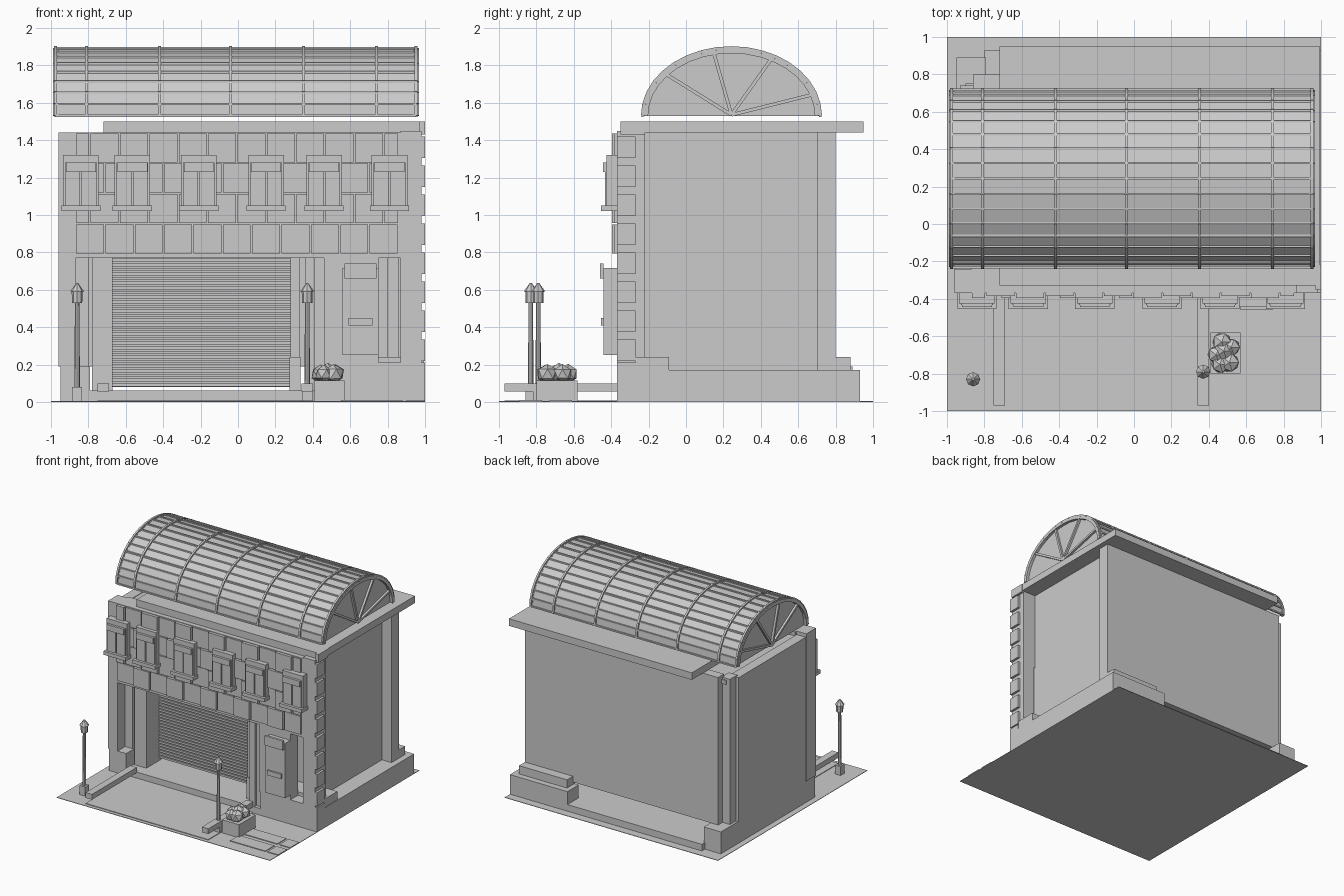
import bpy, bmesh, math, random
from mathutils import Vector

random.seed(4)
if "Cube" in bpy.data.objects:
    bpy.data.objects.remove(bpy.data.objects["Cube"])

grey = bpy.data.materials.new("plain_grey")
grey.use_nodes = True
colour = (0.6, 0.6, 0.6, 1)
grey.diffuse_color = colour
grey.node_tree.nodes["Principled BSDF"].inputs["Base Color"].default_value = colour


def finish(name, bm):
    bmesh.ops.recalc_face_normals(bm, faces=bm.faces)
    mesh = bpy.data.meshes.new(name)
    bm.to_mesh(mesh)
    bm.free()
    mesh.materials.append(grey)
    ob = bpy.data.objects.new(name, mesh)
    bpy.context.collection.objects.link(ob)
    return ob


def add_box(bm, x0, x1, y0, y1, z0, z1):
    v = bmesh.ops.create_cube(bm, size=1)["verts"]
    bmesh.ops.scale(bm, vec=(x1 - x0, y1 - y0, z1 - z0), verts=v)
    bmesh.ops.translate(bm, vec=((x0 + x1) / 2, (y0 + y1) / 2, (z0 + z1) / 2), verts=v)


def boxes(name, *dims):
    bm = bmesh.new()
    for d in dims:
        add_box(bm, *d)
    return finish(name, bm)


def add_cone(bm, x, y, z0, z1, r0, r1, sides):
    v = bmesh.ops.create_cone(bm, cap_ends=True, segments=sides, radius1=r0,
                              radius2=r1, depth=z1 - z0)["verts"]
    bmesh.ops.translate(bm, vec=(x, y, (z0 + z1) / 2), verts=v)


def add_bar(bm, a, b, width):
    # square bar from a to b
    a, b = Vector(a), Vector(b)
    v = bmesh.ops.create_cube(bm, size=1)["verts"]
    bmesh.ops.scale(bm, vec=(width, width, (b - a).length), verts=v)
    rot = (b - a).to_track_quat('Z', 'Y').to_matrix()
    bmesh.ops.rotate(bm, cent=(0, 0, 0), matrix=rot, verts=v)
    bmesh.ops.translate(bm, vec=(a + b) / 2, verts=v)


# Ground, floor and plinths
boxes("ground", (-1, 1, -1, 1, 0, 0.004))
boxes("driveway", (-0.75, 0.4, -0.97, -0.37, 0.002, 0.009))
boxes("floor_slab", (-0.8, 0.9, -0.37, 0.93, 0.002, 0.06))
boxes("left_plinth", (0.83, 1, -0.37, 0.93, 0.002, 0.17),
      (0.46, 1, 0.78, 0.93, 0.002, 0.17), (0.5, 0.95, 0.7, 0.88, 0.17, 0.24))
boxes("door_step", (0.47, 1, -0.37, -0.27, 0.002, 0.21),
      (0.47, 0.995, -0.27, -0.09, 0.002, 0.24))
boxes("right_plinth", (-0.95, -0.79, -0.37, 0.89, 0.002, 0.19))
boxes("paving", *[(x0, x1, y, y + 0.12, 0.002, 0.01)
                  for y in (-0.89, -0.73) for x0, x1 in ((0.55, 0.88), (0.9, 1))])
boxes("kerbs", *[(x, x + 0.06, -0.97, -0.37, 0.055, 0.1) for x in (-0.75, 0.34)])

# Main walls and flat roof
boxes("back_wall", (-0.86, 0.85, 0.72, 0.8, 0.19, 1.44))
boxes("left_wall", (0.8, 0.86, -0.25, 0.75, 0.17, 1.44))
boxes("right_wall", (-0.955, -0.87, -0.3, 0.66, 0.19, 1.41))
boxes("corner_posts", (0.83, 0.95, 0.7, 0.8, 0.17, 1.44),
      (-0.93, -0.85, 0.64, 0.74, 0.19, 1.42))
boxes("lower_roof", (-0.9, 0.85, -0.3, 0.75, 1.37, 1.405))
boxes("roof_slab", (-0.72, 0.995, -0.33, 0.95, 1.44, 1.5))

# Front pillars, lower walls and entrance jambs
boxes("front_pillars", (-0.96, -0.87, -0.37, -0.24, 0.19, 1.44),
      (0.87, 0.98, -0.37, -0.22, 0.21, 1.45))
boxes("corner_parapet", (0.97, 1, -0.35, -0.22, 1.43, 1.5))
boxes("corner_quoins",
      *[(0.97, 1, -0.37, -0.27, 0.22 + i * 0.155, 0.335 + i * 0.155) for i in range(8)])
boxes("gate_jambs", (-0.87, -0.8, -0.27, -0.2, 0.06, 0.77),
      (-0.78, -0.67, -0.27, -0.07, 0.06, 0.77), (0.28, 0.33, -0.27, -0.07, 0.24, 0.77),
      (0.275, 0.335, -0.28, -0.06, 0.06, 0.24))
boxes("gate_columns", (0.36, 0.41, -0.36, -0.25, 0.06, 0.77),
      (0.41, 0.47, -0.34, -0.25, 0.06, 0.77))
boxes("lintel", (-0.87, 0.81, -0.23, -0.05, 0.77, 0.83))
boxes("shop_wall", (0.47, 0.83, -0.11, -0.07, 0.2, 0.77),
      (0.46, 0.75, -0.37, -0.27, 0.2, 0.77))

# Roller shutter with overlapping slats
bm = bmesh.new()
slats = 28
step = 0.69 / slats
for i in range(slats):
    z = 0.08 + i * step
    add_box(bm, -0.67, 0.28, -0.09, -0.07, z, z + step)
    add_box(bm, -0.67, 0.28, -0.1, -0.09, z + 0.004, z + step - 0.004)
finish("roller_shutter", bm)

# Door with head plate and letter bar
boxes("door", (0.56, 0.75, -0.44, -0.37, 0.25, 0.715))
boxes("door_fittings", (0.57, 0.74, -0.46, -0.44, 0.66, 0.74),
      (0.59, 0.72, -0.455, -0.44, 0.41, 0.45))

# Panelled upper facade, alternate rows shifted half a panel
boxes("upper_facade", (-0.87, 0.87, -0.37, -0.22, 0.77, 1.44))
bm = bmesh.new()
width = 0.157
for row in range(4):
    x = -0.87 - (row % 2) * width / 2
    z = 0.795 + row * 0.162
    i = 0
    while x < 0.86:
        a, b = max(x, -0.87), min(x + width, 0.86)
        depth = 0.395 if (i + row) % 2 else 0.384
        if b - a > 0.02:
            add_box(bm, a + 0.004, b - 0.004, -depth, -0.37, z, z + 0.155)
        x += width
        i += 1
finish("facade_panels", bm)

# Upper windows, each with two panes, a head box and a sill
for x in (-0.84, -0.565, -0.21, 0.15, 0.46, 0.81):
    boxes("upper_window", (x - 0.095, x + 0.095, -0.425, -0.37, 1.05, 1.32),
          (x - 0.085, x - 0.004, -0.434, -0.425, 1.05, 1.28),
          (x + 0.004, x + 0.085, -0.434, -0.425, 1.05, 1.28),
          (x - 0.08, x + 0.08, -0.445, -0.425, 1.23, 1.28),
          (x - 0.105, x + 0.105, -0.455, -0.37, 1.02, 1.05))

# Barrel skylight
segments = 18
left, right = 0.953, -0.975


def arc(x, k, grow=0.0):
    t = math.pi * k / segments
    return Vector((x, 0.243 + (0.472 + grow) * math.cos(t), 1.53 + (0.36 + grow) * math.sin(t)))


bm = bmesh.new()
rows = [[bm.verts.new(arc(x, k)) for k in range(segments + 1)] for x in (right, left)]
for k in range(segments):
    bm.faces.new((rows[0][k], rows[0][k + 1], rows[1][k + 1], rows[1][k]))
finish("skylight_glazing", bm)

bm = bmesh.new()
for k in range(segments + 1):
    add_bar(bm, arc(right, k, 0.003), arc(left, k, 0.003), 0.012)
for x in (right, -0.81, -0.42, -0.04, 0.35, 0.74, left):
    for k in range(segments):
        add_bar(bm, arc(x, k, 0.004), arc(x, k + 1, 0.004), 0.016)
finish("skylight_ribs", bm)

# Fan windows closing the skylight ends
for x, name in ((left, "left_fan"), (right, "right_fan")):
    bm = bmesh.new()
    inward = -0.01 if x > 0 else 0.01
    bm.faces.new([bm.verts.new(arc(x + inward, k)) for k in range(segments + 1)])
    for k in range(segments):
        add_bar(bm, arc(x, k, -0.012), arc(x, k + 1, -0.012), 0.028)
    for k in (1.9, 6.2, 10.2, 14):
        add_bar(bm, (x, 0.243, 1.535), arc(x, k, -0.01), 0.018)
    finish(name, bm)

# Street lamps
for x, y in ((-0.86, -0.83), (0.37, -0.79)):
    bm = bmesh.new()
    add_box(bm, x - 0.027, x + 0.027, y - 0.027, y + 0.027, 0.002, 0.08)
    add_cone(bm, x, y, 0.08, 0.53, 0.015, 0.012, 8)
    add_cone(bm, x, y, 0.53, 0.6, 0.027, 0.03, 8)
    add_cone(bm, x, y, 0.59, 0.635, 0.038, 0.006, 8)
    finish("street_lamp", bm)

# Planter with faceted shrubs
boxes("planter", (0.41, 0.57, -0.8, -0.58, 0.002, 0.115))
bm = bmesh.new()
for x, y, r in ((0.47, -0.63, 0.055), (0.52, -0.66, 0.05), (0.44, -0.7, 0.05),
                (0.51, -0.74, 0.055), (0.46, -0.75, 0.05), (0.48, -0.68, 0.06)):
    v = bmesh.ops.create_icosphere(bm, subdivisions=1, radius=r)["verts"]
    for p in v:
        p.co *= random.uniform(0.95, 1.08)
    bmesh.ops.translate(bm, vec=(x, y, 0.15), verts=v)
finish("shrubs", bm)
